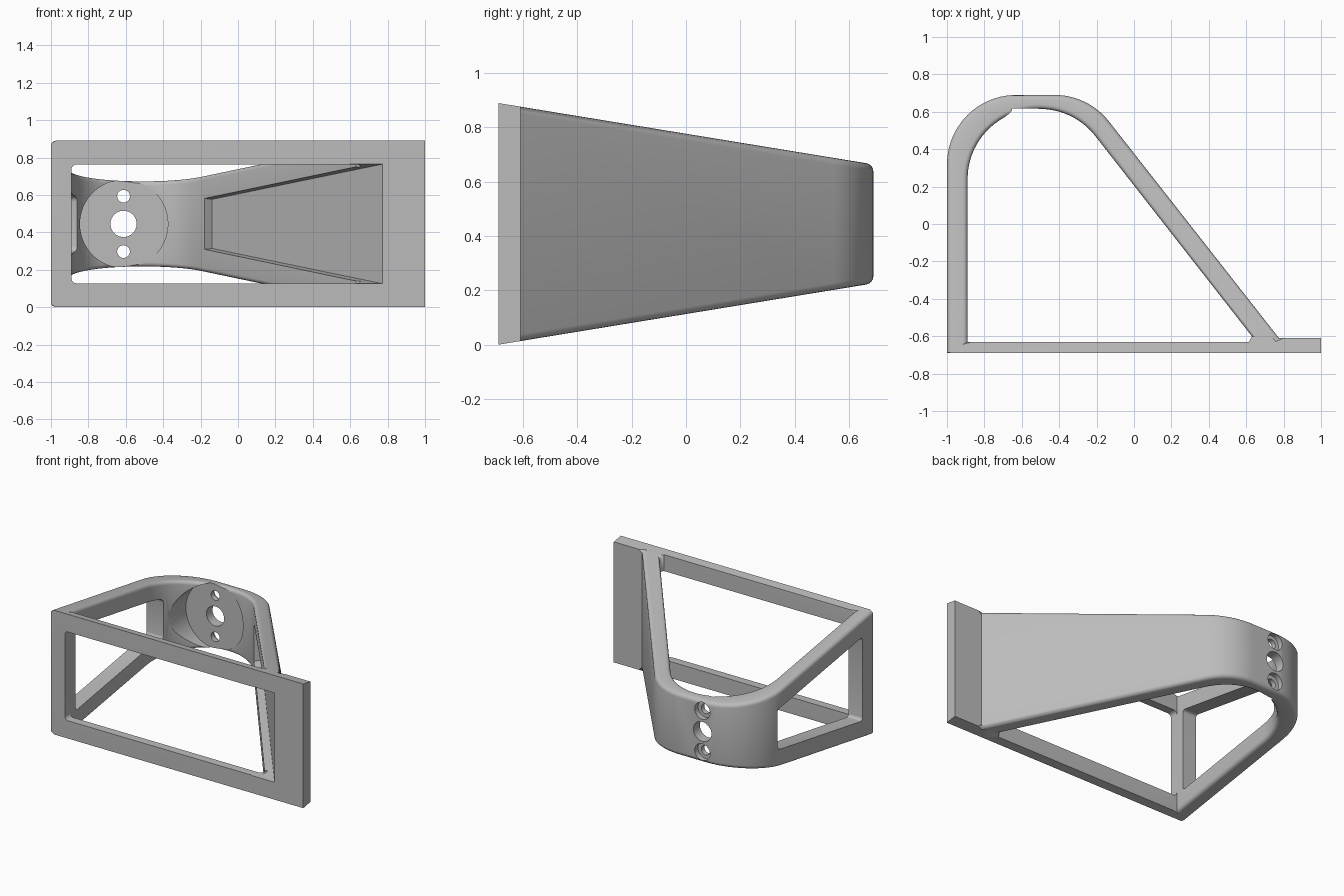
import bpy, bmesh, math
from mathutils import Vector, Matrix

old = bpy.data.objects.get("Cube")
if old:
    bpy.data.objects.remove(old)

MID = 0.445                        # height of the symmetry plane
SLANT = Vector((0.788, 0.616))     # outward normal of the slanted arm

grey = bpy.data.materials.new("matte_grey")
grey.use_nodes = True
grey.diffuse_color = (0.5, 0.5, 0.5, 1)
grey.node_tree.nodes["Principled BSDF"].inputs["Base Color"].default_value = (0.5, 0.5, 0.5, 1)


def half_height(y):
    return 0.332 - 0.1635 * y


def arc(cx, cy, r, a0, a1, n=14):
    angles = [a0 + (a1 - a0) * i / n for i in range(n + 1)]
    return [(cx + r * math.cos(a), cy + r * math.sin(a)) for a in angles]


def finish(bm, name):
    bmesh.ops.recalc_face_normals(bm, faces=bm.faces)
    mesh = bpy.data.meshes.new(name)
    bm.to_mesh(mesh)
    bm.free()
    obj = bpy.data.objects.new(name, mesh)
    bpy.context.collection.objects.link(obj)
    return obj


def columns(bm, pts, height):
    """Bottom and top vertex for every plan point."""
    return [[bm.verts.new((x, y, MID + s * height(y))) for s in (-1, 1)] for x, y in pts]


def prism(name, pts, height, axis=None, radius=0.025):
    """Tapered prism; edges along the given axis are rounded."""
    bm = bmesh.new()
    cols = columns(bm, pts, height)
    for s in (0, 1):
        bm.faces.new([c[s] for c in cols])
    for a, b in zip(cols, cols[1:] + cols[:1]):
        bm.faces.new((a[0], b[0], b[1], a[1]))
    if axis:
        picked = [e for e in bm.edges
                  if abs((e.verts[1].co - e.verts[0].co).normalized().dot(Vector(axis))) > 0.9]
        bmesh.ops.bevel(bm, geom=picked, offset=radius, segments=4, profile=0.5, affect='EDGES')
    return finish(bm, name)


def rod(name, x, z, r, y0, y1, sides=64):
    """Cylinder running front to back."""
    bm = bmesh.new()
    place = Matrix.Translation((x, (y0 + y1) / 2, z)) @ Matrix.Rotation(math.pi / 2, 4, 'X')
    bmesh.ops.create_cone(bm, cap_ends=True, segments=sides, radius1=r, radius2=r,
                          depth=y1 - y0, matrix=place)
    return finish(bm, name)


# Closed bracket loop: paired outer and inner outlines plus the end flange
turn = math.atan2(SLANT.y, SLANT.x)
up = math.pi / 2
outer = ([(-1, -0.69)] + arc(-0.63, 0.32, 0.37, math.pi, up) + arc(-0.425, 0.32, 0.37, up, turn)
         + [(0.775, -0.61), (0.7, -0.69)])
inner = ([(-0.89, -0.63)] + arc(-0.515, 0.24, 0.375, math.pi, up) + arc(-0.503, 0.24, 0.375, up, turn)
         + [(0.63, -0.6), (0.615, -0.63)])
bm = bmesh.new()
out, inn = columns(bm, outer, half_height), columns(bm, inner, half_height)
flange = columns(bm, [(1, -0.61), (1, -0.69)], half_height)
count = len(out)
for i in range(count):
    j = (i + 1) % count
    for s in (0, 1):
        bm.faces.new((out[i][s], out[j][s], inn[j][s], inn[i][s]))
    bm.faces.new((inn[i][0], inn[j][0], inn[j][1], inn[i][1]))
    if i != count - 2:
        bm.faces.new((out[i][0], out[j][0], out[j][1], out[i][1]))
edge_cols = [out[-2]] + flange + [out[-1]]
for s in (0, 1):
    bm.faces.new([c[s] for c in edge_cols])
for a, b in zip(edge_cols, edge_cols[1:]):
    bm.faces.new((a[0], b[0], b[1], a[1]))
# Rounded rims along the arms
rims = [bm.edges.get((loop[i][s], loop[i + 1][s]))
        for loop in (out, inn) for i in range(count - 2) for s in (0, 1)]
bmesh.ops.recalc_face_normals(bm, faces=bm.faces)
bmesh.ops.bevel(bm, geom=rims, offset=0.025, segments=4, profile=0.5, affect='EDGES')
bracket = finish(bm, "bracket")
bracket.data.materials.append(grey)


def window_height(y):
    return half_height(y) - 0.125


# Openings in the front plate and the side wall
cutters = [
    prism("front_window", [(-0.89, -0.8), (0.66, -0.8), (0.66, -0.6), (-0.89, -0.6)],
          lambda y: 0.3175, (0, 1, 0)),
    prism("side_window", [(-1.1, -0.57), (-0.8, -0.57), (-0.8, 0.385), (-1.1, 0.385)],
          window_height, (1, 0, 0)),
]
# Shallow pocket along the inside of the slanted arm
near, far = Vector((0.861, -0.8)), Vector((-0.14, 0.464))
cutters.append(prism("arm_pocket", [near, far, far - SLANT * 0.14, near - SLANT * 0.14],
                     window_height))
# Round mounting seat, centre hole and two counterbored screw holes
cutters.append(rod("mount_seat", -0.61, MID, 0.235, 0.2, 0.617, 96))
cutters.append(rod("centre_hole", -0.612, MID, 0.07, 0.5, 0.8))
for side in (-1, 1):
    z = MID + side * 0.148
    cutters.append(rod("screw_hole", -0.612, z, 0.034, 0.5, 0.8, 40))
    cutters.append(rod("screw_head_recess", -0.612, z, 0.06, 0.652, 0.8, 40))

bpy.context.view_layer.objects.active = bracket
for cutter in cutters:
    cutter.hide_render = True
    mod = bracket.modifiers.new(cutter.name, 'BOOLEAN')
    mod.operation = 'DIFFERENCE'
    mod.solver = 'EXACT'
    mod.object = cutter
    bpy.ops.object.modifier_apply(modifier=mod.name)
    bpy.data.objects.remove(cutter)

bpy.ops.object.select_all(action='DESELECT')
bracket.select_set(True)
bpy.ops.object.shade_smooth_by_angle(angle=math.radians(30))
